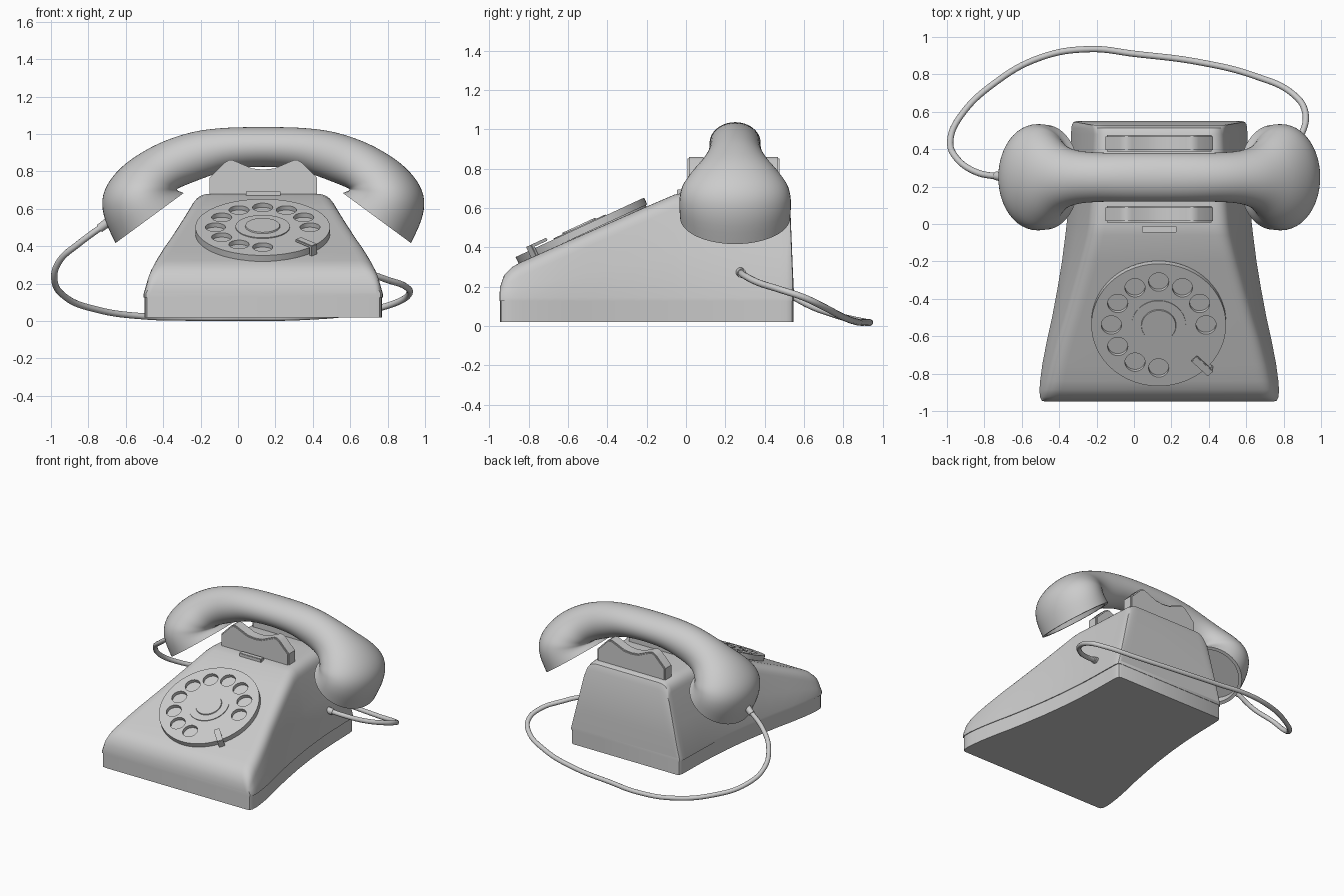
import bpy, bmesh, math
from mathutils import Vector, Matrix

if "Cube" in bpy.data.objects:
    bpy.data.objects.remove(bpy.data.objects["Cube"])

CX = 0.135  # the phone's own centre line


def finish(ob, angle=35):
    bpy.ops.object.select_all(action='DESELECT')
    ob.select_set(True)
    bpy.context.view_layer.objects.active = ob
    if ob.type == 'CURVE':
        bpy.ops.object.convert(target='MESH')
        ob = bpy.context.object
    bpy.ops.object.shade_smooth_by_angle(angle=math.radians(angle))
    return ob


def new_object(name, bm, angle=35):
    bmesh.ops.recalc_face_normals(bm, faces=bm.faces)
    me = bpy.data.meshes.new(name)
    bm.to_mesh(me)
    bm.free()
    ob = bpy.data.objects.new(name, me)
    bpy.context.collection.objects.link(ob)
    return finish(ob, angle)


def loft(name, rings, angle=35):
    bm = bmesh.new()
    rows = [[bm.verts.new(p) for p in r] for r in rings]
    n = len(rows[0])
    for a, b in zip(rows, rows[1:]):
        for i in range(n):
            j = (i + 1) % n
            bm.faces.new((a[i], a[j], b[j], b[i]))
    bm.faces.new(rows[0])
    bm.faces.new(rows[-1])
    return new_object(name, bm, angle)


def box(name, size, matrix, bevel=0.006):
    bm = bmesh.new()
    bmesh.ops.create_cube(bm, size=1, matrix=matrix @ Matrix.Diagonal((*size, 1)))
    bmesh.ops.bevel(bm, geom=bm.edges[:], offset=bevel, segments=2, affect='EDGES')
    return new_object(name, bm)


def cylinder(name, r, z0, z1, matrix, r2=None):
    bm = bmesh.new()
    bmesh.ops.create_cone(bm, cap_ends=True, segments=64, radius1=r, radius2=r2 or r, depth=z1 - z0,
                          matrix=matrix @ Matrix.Translation((0, 0, (z0 + z1) / 2)))
    return new_object(name, bm)


# Body: sections along y as (y, top height, base half width, top half width)
BODY = [(-.95, .152, .605, .603), (-.945, .20, .628, .60), (-.925, .26, .638, .60),
        (-.885, .30, .64, .595), (-.84, .325, .637, .585), (-.75, .365, .625, .565),
        (-.62, .423, .60, .53), (-.5, .476, .573, .493), (-.35, .542, .545, .45),
        (-.2, .608, .52, .408), (-.06, .668, .502, .372), (0, .68, .495, .362),
        (.15, .68, .482, .35), (.3, .68, .475, .342), (.48, .68, .471, .332),
        (.512, .667, .47, .335), (.53, .62, .467, .345), (.543, .3, .46, .42), (.55, .152, .445, .443)]


def body_ring(y, top, base, half):
    foot, corner = Vector((base, .145)), Vector((half, top))
    f = min(.075, .5 * (top - .145))
    a = corner + (foot - corner).normalized() * f
    b = corner - Vector((f, 0))
    pts = [Vector((base, .127)), foot, foot.lerp(a, .5)]
    for i in range(8):
        t = i / 7
        pts.append(a * (1 - t) ** 2 + corner * 2 * t * (1 - t) + b * t * t)
    right = [(CX + p.x, y, p.y) for p in pts]
    left = [(CX - p.x, y, p.y) for p in reversed(pts)]
    return right + left


loft("body_shell", [body_ring(*s) for s in BODY])

# Plinth under the shell, same outline slightly inset
loft("base_plinth", [[(CX + s * (k[2] - .006), k[0] * .995, z)
                      for s, z in ((1, .02), (1, .135), (-1, .135), (-1, .02))] for k in BODY])

# Handset: half of the sections as (outer x, outer z, inner x, inner z, half depth in y)
HAND = [(.20, 1.033, .17, .812, .13), (.36, 1.014, .29, .775, .132),
        (.50, .973, .37, .745, .142), (.62, .918, .42, .725, .17), (.74, .838, .45, .712, .222),
        (.825, .743, .46, .705, .262), (.86, .647, .46, .70, .279), (.845, .54, .45, .694, .284),
        (.79, .417, .425, .685, .28)]
keys = [Vector((-a, b, -c, d, e)) for a, b, c, d, e in reversed(HAND)]
keys += [Vector((0, 1.037, 0, .825, .13))] + [Vector(k) for k in HAND]


def smooth_path(k, n):
    out = []
    for i in range(len(k) - 1):
        p0, p1, p2, p3 = k[max(i - 1, 0)], k[i], k[i + 1], k[min(i + 2, len(k) - 1)]
        for s in range(n):
            t = s / n
            out.append(.5 * (2 * p1 + (p2 - p0) * t + (2 * p0 - 5 * p1 + 4 * p2 - p3) * t * t
                             + (3 * p1 - p0 - 3 * p2 + p3) * t ** 3))
    return out + [k[-1]]


def hand_ring(k, scale=1, sink=0):
    o, i = Vector((k[0], 0, k[1])), Vector((k[2], 0, k[3]))
    c, h = (o + i) / 2, (o - i) / 2 * scale
    side = 1 if k[0] > 0 else -1
    c = c + Vector((.59 * side, 0, .81)) * sink
    ring = []
    for j in range(48):
        a = j * math.tau / 48
        p = c + h * math.cos(a) + Vector((0, k[4] * scale * math.sin(a), 0))
        ring.append((p.x + CX, p.y + .25, p.z))
    return ring


rings = [hand_ring(k) for k in smooth_path(keys, 4)]
cup = [(.9, 0), (.86, .05)]  # recessed ear and mouth faces
rings = [hand_ring(keys[0], *c) for c in reversed(cup)] + rings + [hand_ring(keys[-1], *c) for c in cup]
loft("handset", rings, 40)

# Cradle: two notched plates
half = [(0, .81), (.06, .816), (.145, .853), (.165, .861), (.185, .86), (.21, .845), (.288, .765), (.288, .65)]
outline = [(-x, z) for x, z in reversed(half[1:])] + half
for name, y0, y1 in (("cradle_front", .008, .097), ("cradle_back", .388, .475)):
    bm = bmesh.new()
    face = bm.faces.new([bm.verts.new((CX + x, y0, z)) for x, z in outline])
    ext = bmesh.ops.extrude_face_region(bm, geom=[face])
    bmesh.ops.translate(bm, vec=(0, y1 - y0, 0), verts=[v for v in ext['geom'] if isinstance(v, bmesh.types.BMVert)])
    rims = [e for e in bm.edges if abs(e.verts[0].co.y - e.verts[1].co.y) < 1e-4]
    bmesh.ops.bevel(bm, geom=rims, offset=.008, segments=2, affect='EDGES')
    new_object(name, bm)

# Small plate on the slope in front of the cradle
box("small_plate", (.187, .037, .05), Matrix.Translation((CX, -.028, .67)), .003)

# Dial: tilted wheel with ten finger holes
DIAL = Matrix.Translation((CX - .003, -.54, .502)) @ Matrix.Rotation(math.radians(24.8), 4, 'X')
cu = bpy.data.curves.new("dial_wheel", 'CURVE')
cu.dimensions, cu.fill_mode, cu.extrude = '2D', 'BOTH', .019


def circle(cx, cy, r, n):
    s = cu.splines.new('POLY')
    s.points.add(n - 1)
    for i, p in enumerate(s.points):
        a = i * math.tau / n
        p.co = (cx + r * math.cos(a), cy + r * math.sin(a), 0, 1)
    s.use_cyclic_u = True


circle(0, 0, .36, 96)
for i in range(10):
    a = math.radians(30 * i)
    circle(.253 * math.cos(a), .253 * math.sin(a), .054, 32)
wheel = bpy.data.objects.new("dial_wheel", cu)
bpy.context.collection.objects.link(wheel)
wheel.matrix_world = DIAL @ Matrix.Translation((0, 0, -.019))
finish(wheel)
cylinder("dial_base", .352, -.07, -.025, DIAL)
cylinder("dial_centre_ring", .145, -.01, .005, DIAL)
cylinder("dial_centre_cap", .095, 0, .012, DIAL, .091)

# Finger stop reaching over the wheel edge
STOP = DIAL @ Matrix.Rotation(math.radians(-45), 4, 'Z')
box("finger_stop_arm", (.125, .042, .016), STOP @ Matrix.Translation((.33, 0, .016)), .003)
box("finger_stop_leg", (.02, .042, .09), STOP @ Matrix.Translation((.382, 0, -.021)), .003)

# Cord from the left cup round the back to the right side
CORD = [(-.70, .25, .525), (-.85, .28, .415), (-.955, .36, .32), (-.982, .45, .22), (-.925, .58, .13),
        (-.75, .75, .06), (-.5, .89, .025), (-.235, .935, .018), (0, .91, .018), (.35, .865, .022),
        (.65, .79, .05), (.85, .695, .10), (.915, .6, .145), (.895, .48, .185), (.8, .37, .22),
        (.69, .30, .255), (.56, .275, .275)]
cc = bpy.data.curves.new("cord", 'CURVE')
cc.dimensions, cc.bevel_depth, cc.bevel_resolution, cc.resolution_u = '3D', .017, 4, 8
sp = cc.splines.new('BEZIER')
sp.bezier_points.add(len(CORD) - 1)
for p, co in zip(sp.bezier_points, CORD):
    p.co = co
    p.handle_left_type = p.handle_right_type = 'AUTO'
cord = bpy.data.objects.new("cord", cc)
bpy.context.collection.objects.link(cord)
finish(cord, 60)

# Cord sockets
for name, a, b in (("handset_socket", CORD[0], CORD[1]), ("body_socket", CORD[-1], CORD[-2])):
    d = Vector(b) - Vector(a)
    m = Matrix.Translation(a) @ d.to_track_quat('Z', 'Y').to_matrix().to_4x4()
    cylinder(name, .026, -.03, .05, m, .023)
